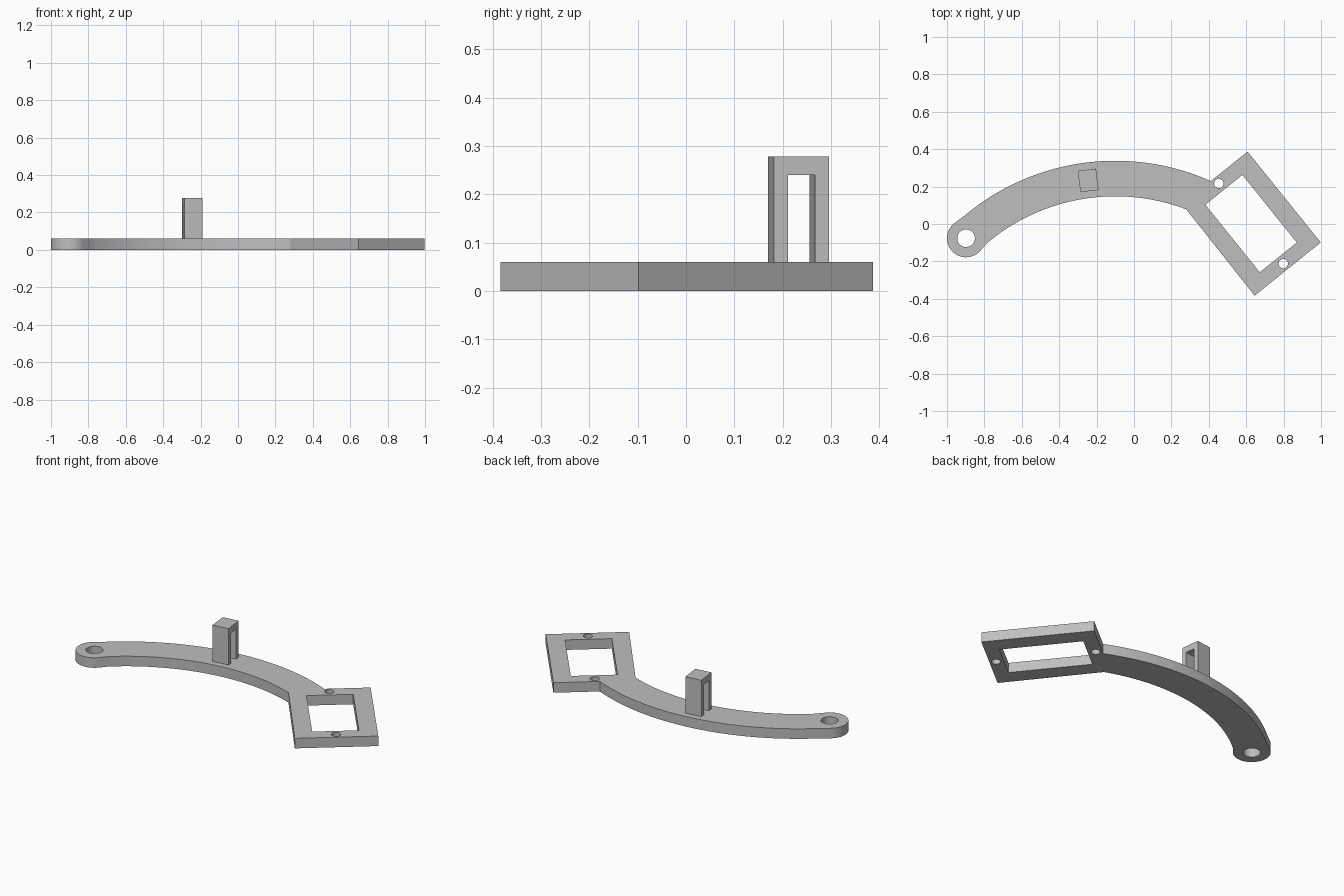
import bpy
from math import sin, cos, pi, radians, atan2
from mathutils import Vector, Matrix

old = bpy.data.objects.get("Cube")
if old:
    bpy.data.objects.remove(old, do_unlink=True)

grey = bpy.data.materials.new("plain_grey")
grey.use_nodes = True
colour = (0.52, 0.52, 0.52, 1)
grey.diffuse_color = colour
grey.node_tree.nodes["Principled BSDF"].inputs["Base Color"].default_value = colour

THICK = 0.06


def circle(centre, r, start=0.0, end=2 * pi, n=40, closed=True):
    """Points along an arc; a closed circle omits the repeated last point."""
    steps = n if closed else n - 1
    return [Vector((centre[0] + r * cos(start + (end - start) * i / steps),
                    centre[1] + r * sin(start + (end - start) * i / steps)))
            for i in range(n)]


def extrude(name, loops, depth, matrix):
    """Solid from a flat outline (first loop) with holes (other loops)."""
    curve = bpy.data.curves.new(name, 'CURVE')
    curve.dimensions = '2D'
    curve.fill_mode = 'BOTH'
    curve.extrude = depth / 2
    for loop in loops:
        spline = curve.splines.new('POLY')
        spline.points.add(len(loop) - 1)
        for point, co in zip(spline.points, loop):
            point.co = (co[0], co[1], 0, 1)
        spline.use_cyclic_u = True
    obj = bpy.data.objects.new(name, curve)
    bpy.context.collection.objects.link(obj)
    bpy.ops.object.select_all(action='DESELECT')
    obj.select_set(True)
    bpy.context.view_layer.objects.active = obj
    bpy.ops.object.convert(target='MESH')
    obj = bpy.context.object
    obj.name = name
    bpy.ops.object.mode_set(mode='EDIT')
    bpy.ops.mesh.select_all(action='SELECT')
    bpy.ops.mesh.remove_doubles(threshold=0.0001)
    bpy.ops.mesh.normals_make_consistent(inside=False)
    bpy.ops.object.mode_set(mode='OBJECT')
    obj.data.transform(matrix)
    obj.data.materials.clear()
    obj.data.materials.append(grey)
    bpy.ops.object.shade_smooth_by_angle(angle=radians(30))
    return obj


# Tilted rectangular frame, with its own long (u) and short (v) axes
frame_centre = Vector((0.626, 0.002))
u = Vector((0.627, -0.779))
v = Vector((-0.779, -0.627))


def on_frame(a, b):
    return frame_centre + u * a + v * b


def rectangle(a, b):
    return [on_frame(-a, -b), on_frame(a, -b), on_frame(a, b), on_frame(-a, b)]


# Curved arm: two concentric arcs ending in a round pivot
arc_centre = Vector((-0.1, -0.917))
pivot = Vector((-0.898, -0.076))
arm_radius, half_width = 1.16, 0.095
to_pivot = pivot - arc_centre
pivot_angle = atan2(to_pivot.y, to_pivot.x)
arc_start = pivot_angle - 0.06


def angle_of(point):
    return atan2(point.y - arc_centre.y, point.x - arc_centre.x)


inner_end = angle_of(Vector((0.279, 0.077)))
outer_end = angle_of(Vector((0.411, 0.230)))
outline = rectangle(0.312, 0.227)[:3]
outline += circle(arc_centre, arm_radius - half_width, inner_end, arc_start, 48, False)
outline += circle(pivot, 0.102, pivot_angle + pi, pivot_angle, 32, False)[::-1][::-1]
outline += circle(arc_centre, arm_radius + half_width, arc_start, outer_end, 48, False)

holes = [circle(pivot, 0.047),
         rectangle(0.232, 0.127),
         circle(on_frame(-0.275, 0), 0.025),
         circle(on_frame(0.275, 0), 0.025)]
extrude("arm_with_frame", [outline] + holes, THICK,
        Matrix.Translation((0, 0, THICK / 2)))

# Upright loop on the arm: an arch profile stood up and turned along the arm
leg, gap, top, head = 0.0575, 0.0285, 0.278, 0.24
arch = [(-leg, THICK), (-gap, THICK), (-gap, head), (gap, head),
        (gap, THICK), (leg, THICK), (leg, top), (-leg, top)]
stand_up = Matrix.Rotation(pi / 2, 4, 'Z') @ Matrix.Rotation(pi / 2, 4, 'X')
extrude("upright_loop", [arch], 0.098,
        Matrix.Translation((-0.245, 0.233, 0))
        @ Matrix.Rotation(radians(7), 4, 'Z') @ stand_up)
